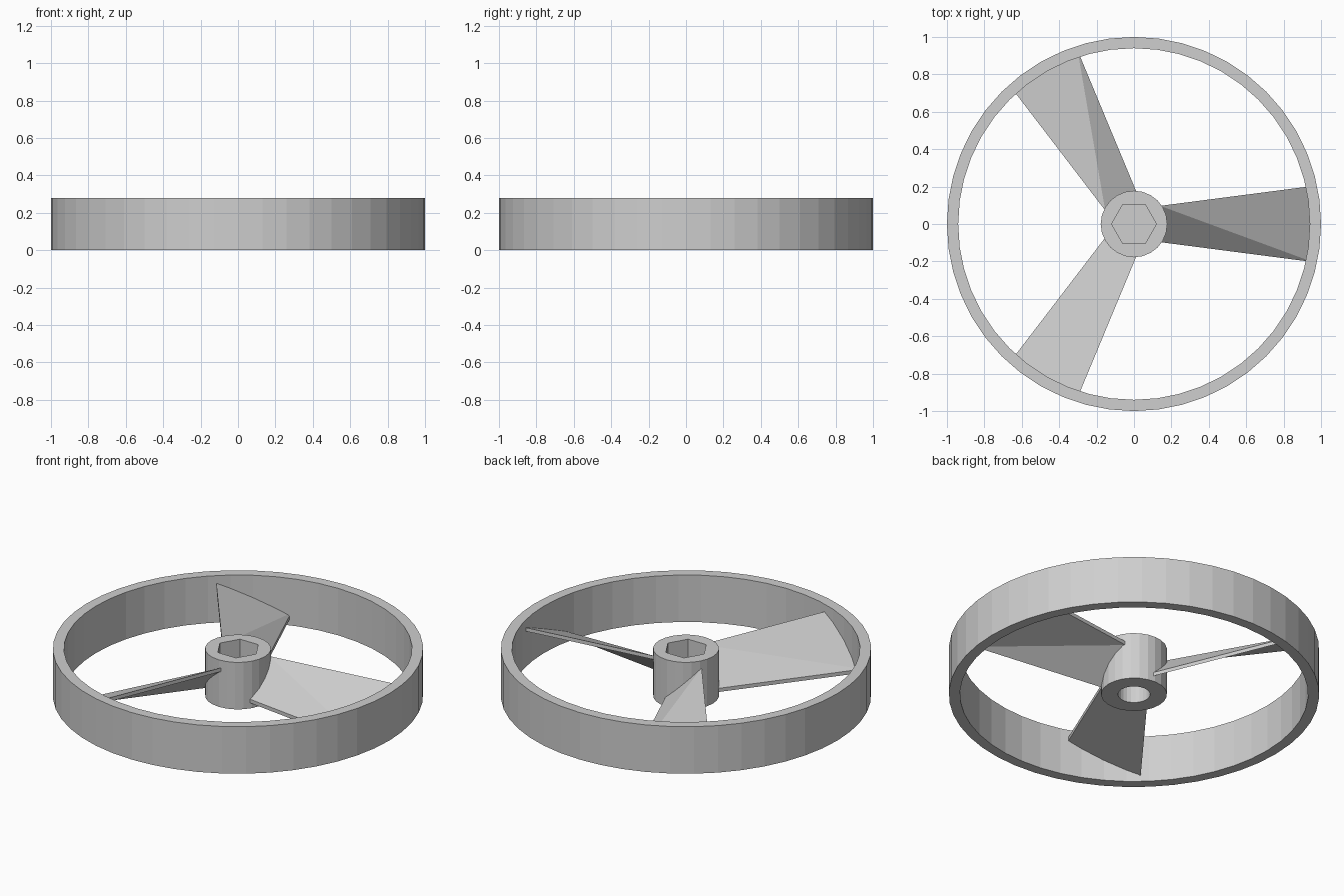
import bpy
import bmesh
from math import cos, sin, pi, radians
from mathutils import Matrix

cube = bpy.data.objects.get("Cube")
if cube:
    bpy.data.objects.remove(cube, do_unlink=True)

HEIGHT = 0.28
grey = bpy.data.materials.new("plain_grey")
grey.use_nodes = True
grey.diffuse_color = (0.62, 0.62, 0.62, 1)
grey.node_tree.nodes["Principled BSDF"].inputs["Base Color"].default_value = grey.diffuse_color


def finish(name, bm):
    bmesh.ops.recalc_face_normals(bm, faces=bm.faces)
    mesh = bpy.data.meshes.new(name)
    bm.to_mesh(mesh)
    bm.free()
    mesh.materials.append(grey)
    obj = bpy.data.objects.new(name, mesh)
    bpy.context.collection.objects.link(obj)
    return obj


def circle(radius):
    return lambda a: radius


def hexagon(radius):
    # Distance to a hexagon outline with a corner on +x
    return lambda a: radius * cos(pi / 6) / cos(a % (pi / 3) - pi / 6)


def loft(name, sections, sides, closed):
    """Join outlines (shape, z) in order; closed joins last to first, else caps."""
    bm = bmesh.new()
    loops = []
    for shape, z in sections:
        angles = [2 * pi * i / sides + 1e-9 for i in range(sides)]
        loops.append([bm.verts.new((shape(a) * cos(a), shape(a) * sin(a), z)) for a in angles])
    pairs = list(zip(loops, loops[1:]))
    if closed:
        pairs.append((loops[-1], loops[0]))
    else:
        bm.faces.new(loops[0])
        bm.faces.new(loops[-1])
    for lo, hi in pairs:
        for i in range(sides):
            j = (i + 1) % sides
            bm.faces.new((lo[i], lo[j], hi[j], hi[i]))
    return finish(name, bm)


# Outer ring
loft("outer_ring", [(circle(1), 0), (circle(1), HEIGHT),
                    (circle(0.94), HEIGHT), (circle(0.94), 0)], 48, True)

# Hub with a round blind hole below and a hexagonal pocket above
loft("hub", [(circle(0.087), 0.13), (circle(0.087), 0),
             (circle(0.178), 0), (circle(0.178), HEIGHT),
             (hexagon(0.12), HEIGHT), (hexagon(0.12), 0.15)], 24, False)


def blade(name, angle):
    bm = bmesh.new()
    # root high, root low, tip low, tip high
    corners = [(0.14, 0.097, 0.235), (0.14, -0.097, 0.055),
               (0.955, -0.203, 0.055), (0.955, 0.203, 0.235)]
    top = [bm.verts.new(c) for c in corners]
    low = [bm.verts.new((x, y, z - 0.022)) for x, y, z in corners]
    # Each twisted side is folded along the root-high to tip-low diagonal
    for side in (top, low):
        bm.faces.new((side[0], side[1], side[2]))
        bm.faces.new((side[0], side[2], side[3]))
    for i in range(4):
        j = (i + 1) % 4
        bm.faces.new((top[i], top[j], low[j], low[i]))
    bm.transform(Matrix.Rotation(angle, 4, "Z"))
    return finish(name, bm)


# Three blades
for n in range(3):
    blade(f"blade_{n + 1}", radians(120 * n))
